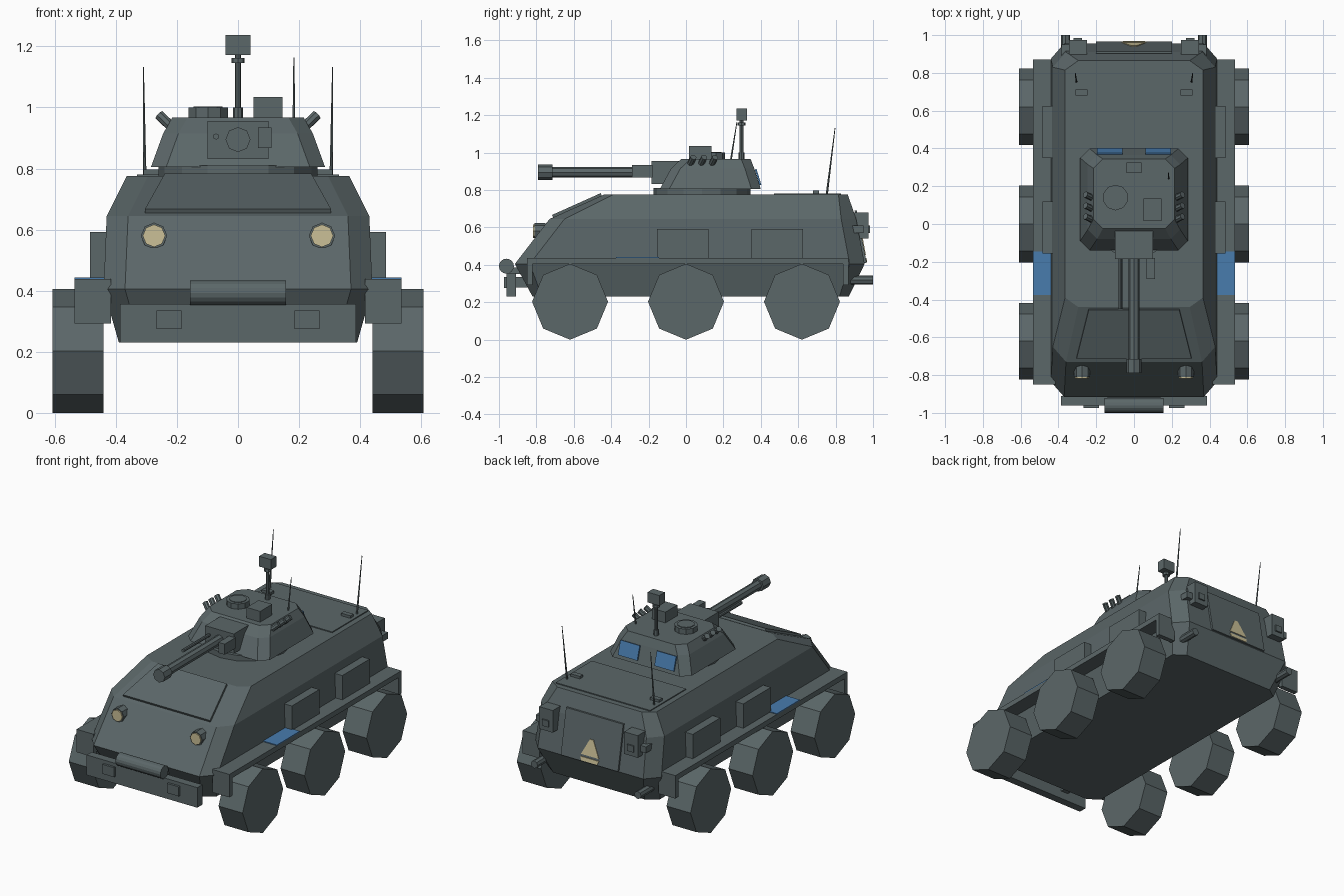
import bpy, bmesh
from mathutils import Vector, Matrix

cube = bpy.data.objects.get("Cube")
if cube:
    bpy.data.objects.remove(cube, do_unlink=True)


def material(name, rgb):
    m = bpy.data.materials.new(name)
    m.use_nodes = True
    m.diffuse_color = (*rgb, 1)
    bsdf = next(n for n in m.node_tree.nodes if n.type == 'BSDF_PRINCIPLED')
    bsdf.inputs["Base Color"].default_value = (*rgb, 1)
    return m


ARMOUR = material("armour_grey", (0.105, 0.135, 0.14))
GLASS = material("blue_glass", (0.065, 0.2, 0.42))
CREAM = material("cream", (0.6, 0.53, 0.31))
SIDES = (("left", 1), ("right", -1))


def finish(name, bm, mat):
    bmesh.ops.recalc_face_normals(bm, faces=bm.faces)
    me = bpy.data.meshes.new(name)
    bm.to_mesh(me)
    bm.free()
    me.materials.append(mat)
    ob = bpy.data.objects.new(name, me)
    bpy.context.collection.objects.link(ob)
    return ob


def box(name, x, y, z, mat=ARMOUR):
    """Box from (low, high) pairs on each axis."""
    bm = bmesh.new()
    size = [b - a for a, b in (x, y, z)]
    mid = Vector([(a + b) / 2 for a, b in (x, y, z)])
    bmesh.ops.create_cube(bm, size=1, matrix=Matrix.Translation(mid) @ Matrix.Diagonal((*size, 1)))
    return finish(name, bm, mat)


def side_box(name, s, x, y, z, mat=ARMOUR):
    return box(name, sorted((s * x[0], s * x[1])), y, z, mat)


def rod(name, a, b, r, n=8, tip=None, mat=ARMOUR):
    """Cylinder or cone between two points."""
    a, b = Vector(a), Vector(b)
    bm = bmesh.new()
    turn = (b - a).to_track_quat('Z', 'Y').to_matrix().to_4x4()
    bmesh.ops.create_cone(bm, cap_ends=True, segments=n, radius1=r,
                          radius2=r if tip is None else tip, depth=(b - a).length,
                          matrix=Matrix.Translation((a + b) / 2) @ turn)
    return finish(name, bm, mat)


def loft(name, rings, mat=ARMOUR):
    """Solid skinned through rings that share one point count."""
    bm = bmesh.new()
    loops = [[bm.verts.new(p) for p in ring] for ring in rings]
    n = len(loops[0])
    bm.faces.new(loops[0][::-1])
    bm.faces.new(loops[-1])
    for lo, hi in zip(loops, loops[1:]):
        for i in range(n):
            j = (i + 1) % n
            bm.faces.new((lo[i], lo[j], hi[j], hi[i]))
    return finish(name, bm, mat)


def plate(name, pts, push, mat=ARMOUR):
    """Thin slab: an outline pushed along a vector."""
    push = Vector(push)
    return loft(name, [[Vector(p) for p in pts], [Vector(p) + push for p in pts]], mat)


def cut_corner_ring(z, front, rear, w, cx, cy):
    """Rectangle with chamfered corners at one height."""
    return [(-w + cx, front, z), (w - cx, front, z), (w, front + cy, z), (w, rear - cy, z),
            (w - cx, rear, z), (-w + cx, rear, z), (-w, rear - cy, z), (-w, front + cy, z)]


# Hull
loft("hull", [cut_corner_ring(z, f, r, w, 0.07, c) for z, f, r, w, c in (
    (0.23, -0.82, 0.87, 0.39, 0.05), (0.405, -0.915, 0.955, 0.44, 0.08),
    (0.645, -0.73, 0.91, 0.43, 0.08), (0.775, -0.44, 0.865, 0.365, 0.05))])
box("rear_deck_panel", (-0.33, 0.33), (0.47, 0.83), (0.77, 0.781))


def glacis(x, y):
    return (x, y, 0.645 + (y + 0.73) * 0.13 / 0.29)


plate("hood_plate", [glacis(-0.305, -0.71), glacis(0.305, -0.71),
                     glacis(0.24, -0.45), glacis(-0.24, -0.45)], (0, -0.006, 0.013))

# Bumper and winch roller
box("front_bumper", (-0.387, 0.387), (-0.96, -0.91), (0.23, 0.357))
rod("winch_roller", (-0.157, -0.96, 0.393), (0.157, -0.96, 0.393), 0.04, 16)
box("winch_mount", (-0.14, 0.14), (-0.95, -0.88), (0.35, 0.385))

# Parts repeated on both flanks
for side, s in SIDES:
    for pos, y in (("front", -0.62), ("middle", 0), ("rear", 0.62)):
        rod(f"{pos}_{side}_wheel", (s * 0.44, y, 0.203), (s * 0.608, y, 0.203), 0.203)
    side_box(f"{side}_fender", s, (0.416, 0.535), (-0.85, 0.87), (0.405, 0.438))
    for pos, y in (("front", -0.85), ("rear", 0.84)):
        side_box(f"{pos}_{side}_mudflap", s, (0.416, 0.535), (y, y + 0.03), (0.293, 0.438))
    side_box(f"{side}_fender_window", s, (0.437, 0.535), (-0.375, -0.145), (0.437, 0.443), GLASS)
    for pos, y in (("front", -0.155), ("rear", 0.35)):
        side_box(f"{pos}_{side}_locker", s, (0.42, 0.485), (y, y + 0.275), (0.438, 0.592))

    # Front fittings
    side_box(f"{side}_bumper_pad", s, (0.185, 0.267), (-0.974, -0.95), (0.275, 0.335))
    side_box(f"{side}_bumper_bracket", s, (0.2, 0.25), (-0.92, -0.8), (0.28, 0.335))
    rod(f"{side}_headlight", (s * 0.275, -0.75, 0.58), (s * 0.275, -0.81, 0.58), 0.043)
    rod(f"{side}_headlight_lens", (s * 0.275, -0.81, 0.58), (s * 0.275, -0.818, 0.58), 0.037, mat=CREAM)

    # Rear fittings
    side_box(f"{side}_rear_lamp", s, (0.25, 0.345), (0.89, 0.975), (0.54, 0.68))
    side_box(f"{side}_rear_lamp_cap", s, (0.275, 0.32), (0.97, 0.984), (0.57, 0.61))
    side_box(f"{side}_rear_marker", s, (0.345, 0.385), (0.89, 0.95), (0.57, 0.61))
    rod(f"{side}_tow_hook", (s * 0.362, 0.86, 0.318), (s * 0.362, 1.0, 0.318), 0.024)
    side_box(f"{side}_aerial_base", s, (0.245, 0.31), (0.68, 0.712), (0.77, 0.797))
    rod(f"{side}_aerial", (s * 0.305, 0.752, 0.77), (s * 0.31, 0.797, 1.132), 0.006, 6, 0.002)

    # Smoke launchers
    for i in range(3):
        y = 0.015 + i * 0.058
        rod(f"{side}_smoke_tube_{i + 1}", (s * 0.205, y, 0.925), (s * 0.258, y + 0.025, 0.975), 0.017)


# Rear door and hazard sign, lying on the sloped back
def back(x, z, lift=0.0):
    return (x, 0.955 - (z - 0.405) * 0.1875 + lift, z)


plate("rear_door", [back(x, z) for x, z in ((-0.2, 0.41), (0.2, 0.41), (0.2, 0.69), (-0.2, 0.69))],
      (0, 0.012, 0))
plate("hazard_triangle", [back(x, z, 0.011) for x, z in
                          ((-0.062, 0.452), (0.062, 0.452), (0.012, 0.55), (-0.012, 0.55))],
      (0, 0.005, 0), CREAM)
plate("hazard_strip", [back(x, z, 0.011) for x, z in
                       ((-0.055, 0.415), (0.055, 0.415), (0.065, 0.438), (-0.065, 0.438))],
      (0, 0.005, 0), CREAM)

# Turret
rod("turret_ring", (0, 0.085, 0.77), (0, 0.085, 0.81), 0.26, 16)
loft("turret", [cut_corner_ring(z, f, r, w, 0.05, 0.05) for z, f, r, w in (
    (0.805, -0.14, 0.4, 0.285), (0.915, -0.08, 0.365, 0.245), (0.967, -0.025, 0.345, 0.215))])
for side, s in SIDES:
    plate(f"{side}_turret_window", [(s * x, y, z) for x, y, z in (
        (0.06, 0.394, 0.825), (0.195, 0.394, 0.825), (0.195, 0.368, 0.91), (0.06, 0.368, 0.91))],
        (0, 0.009, 0.003), GLASS)

# Gun
box("mantlet", (-0.1, 0.1), (-0.185, 0), (0.832, 0.956))
rod("gun_barrel", (0, -0.18, 0.895), (0, -0.74, 0.895), 0.029)
rod("muzzle", (0, -0.715, 0.895), (0, -0.79, 0.895), 0.041)
rod("coaxial_gun", (-0.072, -0.18, 0.905), (-0.072, -0.45, 0.905), 0.01)
box("gun_sight", (0.066, 0.11), (-0.29, -0.18), (0.868, 0.935))

# Roof fittings
rod("hatch", (-0.098, 0.14, 0.96), (-0.098, 0.14, 1.0), 0.068, 10)
rod("hatch_cap", (-0.098, 0.14, 0.995), (-0.098, 0.14, 1.004), 0.05, 10)
box("roof_sight", (0.05, 0.145), (0.015, 0.135), (0.96, 1.035))
rod("mast", (0, 0.297, 0.96), (0, 0.297, 1.18), 0.01)
rod("mast_foot", (0, 0.297, 0.96), (0, 0.297, 1.0), 0.016)
rod("mast_collar", (0, 0.297, 1.145), (0, 0.297, 1.162), 0.022)
box("mast_head", (-0.041, 0.041), (0.27, 0.325), (1.172, 1.237))
rod("turret_aerial", (0.183, 0.24, 0.96), (0.183, 0.272, 1.163), 0.005, 6, 0.002)
